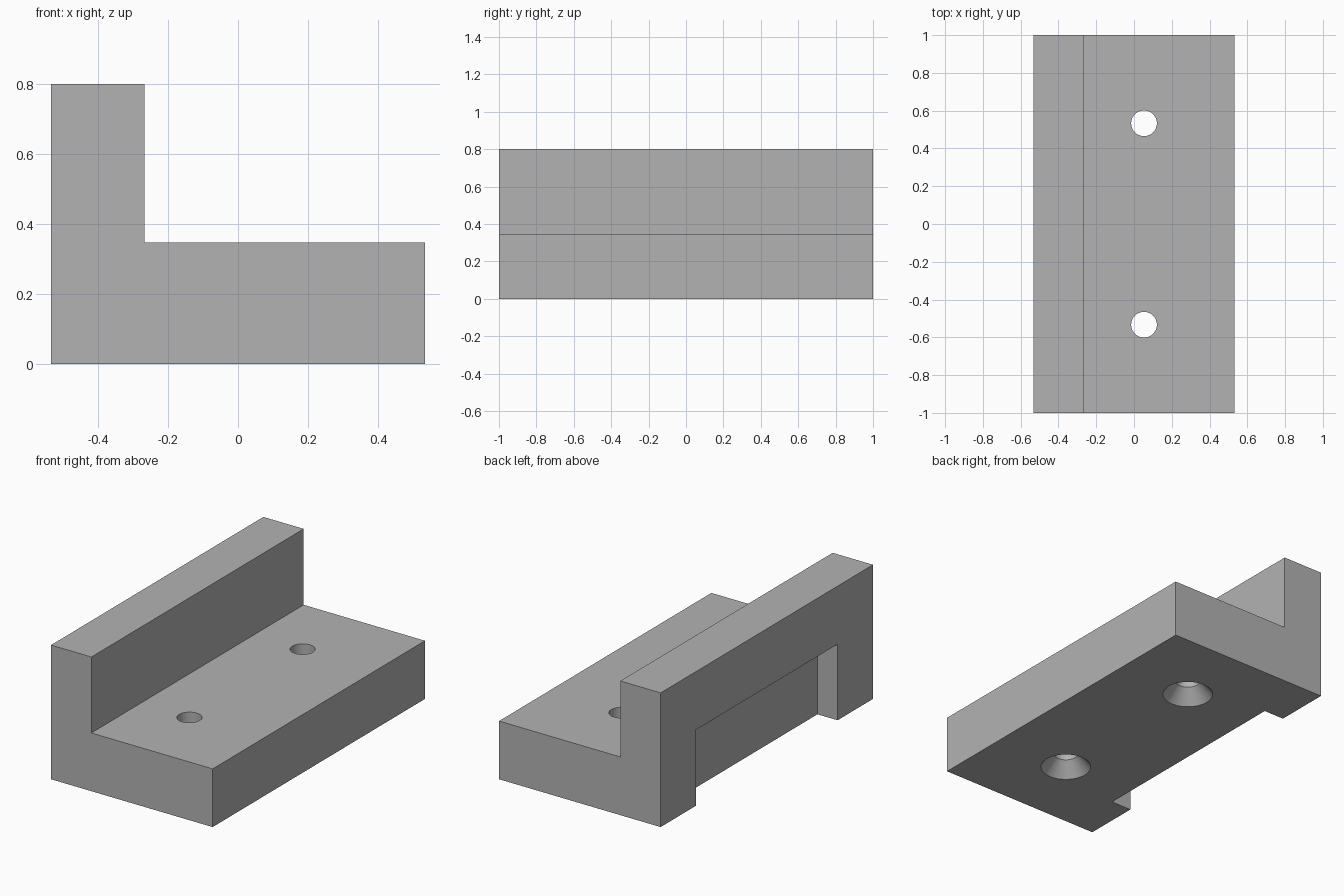
import bpy
import bmesh
import math

if "Cube" in bpy.data.objects:
    bpy.data.objects.remove(bpy.data.objects["Cube"], do_unlink=True)

HALF_W, HALF_L = 0.533, 1.0
BASE_H, WALL_H, WALL_X = 0.347, 0.8, -0.267
HOLE_X, HOLE_Y, HOLE_R = 0.053, 0.533, 0.068
SINK_R, SINK_D = 0.14, 0.085
NOTCH_Y, NOTCH_H, NOTCH_D = 0.667, 0.453, 0.133


def make_object(name, bm):
    bmesh.ops.recalc_face_normals(bm, faces=bm.faces)
    mesh = bpy.data.meshes.new(name)
    bm.to_mesh(mesh)
    bm.free()
    obj = bpy.data.objects.new(name, mesh)
    bpy.context.collection.objects.link(obj)
    return obj


def extrude_profile(name, points, y0, y1):
    """Extrude an x-z outline from y0 to y1."""
    bm = bmesh.new()
    face = bm.faces.new([bm.verts.new((x, y0, z)) for x, z in points])
    result = bmesh.ops.extrude_face_region(bm, geom=[face])
    verts = [v for v in result["geom"] if isinstance(v, bmesh.types.BMVert)]
    bmesh.ops.translate(bm, verts=verts, vec=(0, y1 - y0, 0))
    return make_object(name, bm)


def revolve_profile(name, points, location, steps=48):
    """Revolve an r-z outline about a vertical axis."""
    bm = bmesh.new()
    verts = [bm.verts.new((r, 0, z)) for r, z in points]
    edges = [bm.edges.new(pair) for pair in zip(verts, verts[1:])]
    bmesh.ops.spin(bm, geom=verts + edges, cent=(0, 0, 0), axis=(0, 0, 1),
                   angle=math.tau, steps=steps)
    bmesh.ops.remove_doubles(bm, verts=bm.verts, dist=0.0001)
    bmesh.ops.translate(bm, verts=bm.verts, vec=location)
    return make_object(name, bm)


# L-shaped body: flat base with an upright wall along one side
body = extrude_profile("angle_bracket", [
    (-HALF_W, 0), (HALF_W, 0), (HALF_W, BASE_H),
    (WALL_X, BASE_H), (WALL_X, WALL_H), (-HALF_W, WALL_H)], -HALF_L, HALF_L)

# Shallow recess in the outer side of the wall, open at the bottom
inner = -HALF_W + NOTCH_D
outer = -HALF_W - 0.1
cutters = [extrude_profile("recess_cutter", [
    (outer, -0.1), (inner, -0.1), (inner, NOTCH_H), (outer, NOTCH_H)],
    -NOTCH_Y, NOTCH_Y)]

# Screw holes, countersunk from below
extra = 0.02
flare = SINK_R + extra * (SINK_R - HOLE_R) / SINK_D
for side in (-1, 1):
    cutters.append(revolve_profile("screw_hole_cutter", [
        (0, -extra), (flare, -extra), (HOLE_R, SINK_D),
        (HOLE_R, BASE_H + 0.1), (0, BASE_H + 0.1)],
        (HOLE_X, side * HOLE_Y, 0)))

bpy.context.view_layer.objects.active = body
body.select_set(True)
for cutter in cutters:
    cutter.hide_render = True
    mod = body.modifiers.new("cut", "BOOLEAN")
    mod.operation = "DIFFERENCE"
    mod.solver = "EXACT"
    mod.object = cutter
    bpy.ops.object.modifier_apply(modifier=mod.name)
    bpy.data.objects.remove(cutter, do_unlink=True)

# Plain grey finish
grey = bpy.data.materials.new("plain_grey")
grey.use_nodes = True
colour = (0.45, 0.45, 0.45, 1)
grey.diffuse_color = colour
grey.node_tree.nodes["Principled BSDF"].inputs["Base Color"].default_value = colour
body.data.materials.clear()
body.data.materials.append(grey)

bpy.ops.object.shade_smooth_by_angle(angle=math.radians(30))
